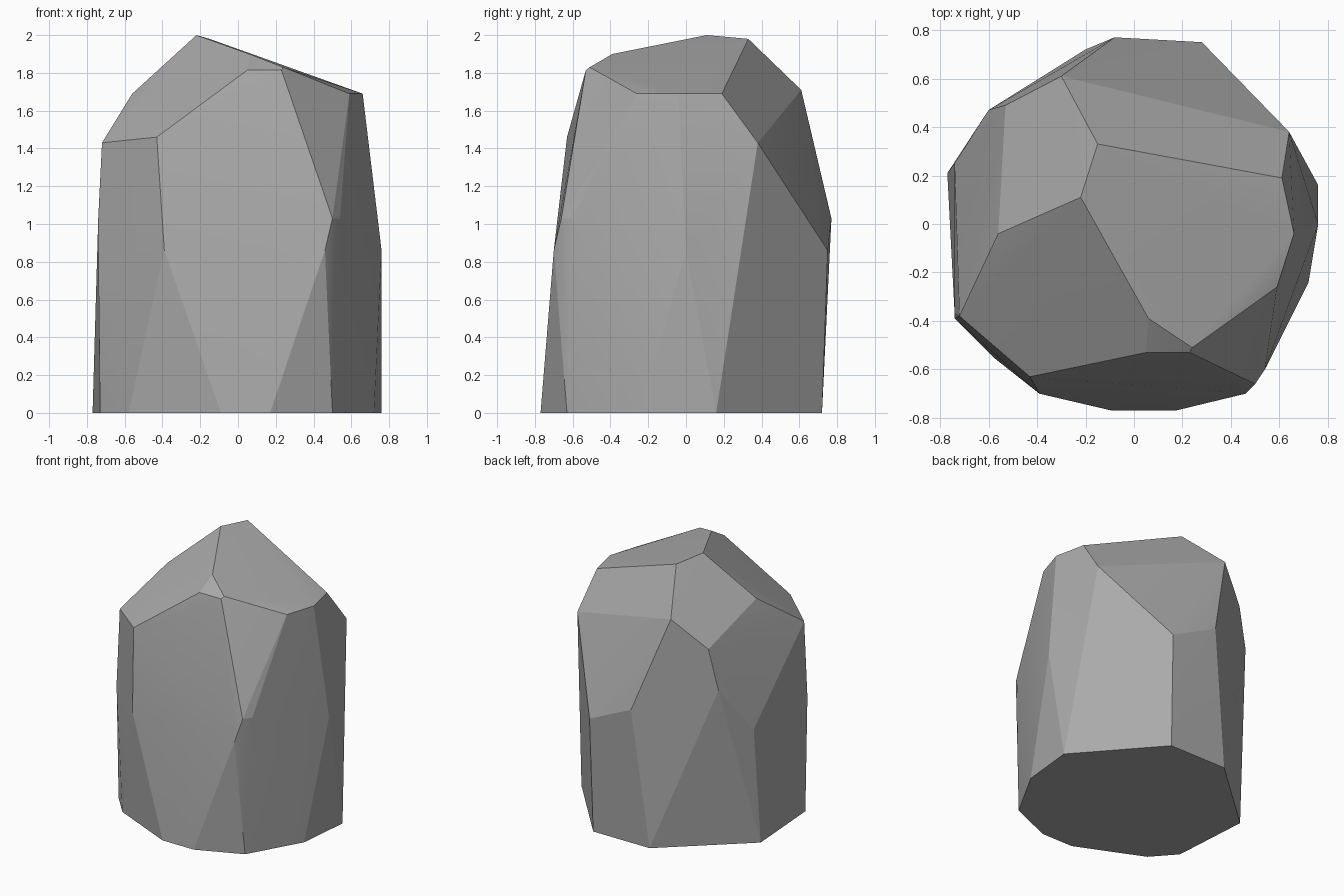
import bpy
import bmesh
import math

cube = bpy.data.objects.get("Cube")
if cube:
    bpy.data.objects.remove(cube, do_unlink=True)


def make_material(name, colour):
    material = bpy.data.materials.new(name)
    material.use_nodes = True
    material.diffuse_color = colour
    shader = material.node_tree.nodes["Principled BSDF"]
    shader.inputs["Base Color"].default_value = colour
    shader.inputs["Roughness"].default_value = 0.9
    return material


def level(height, outline):
    """Corners sharing one height."""
    return [(x, y, height) for x, y in outline]


def hull_object(name, corners, material):
    """Wrap corner points in a faceted convex stone and merge coplanar faces."""
    bm = bmesh.new()
    for corner in corners:
        bm.verts.new(corner)
    result = bmesh.ops.convex_hull(bm, input=bm.verts[:])
    loose = {v for v in result["geom_interior"] + result["geom_unused"]
             if isinstance(v, bmesh.types.BMVert)}
    bmesh.ops.delete(bm, geom=list(loose), context="VERTS")
    bmesh.ops.dissolve_limit(bm, angle_limit=math.radians(2),
                             verts=bm.verts[:], edges=bm.edges[:])
    bmesh.ops.recalc_face_normals(bm, faces=bm.faces[:])
    mesh = bpy.data.meshes.new(name)
    bm.to_mesh(mesh)
    bm.free()
    mesh.materials.append(material)
    stone = bpy.data.objects.new(name, mesh)
    bpy.context.collection.objects.link(stone)
    return stone


# Flat foot of the boulder
foot = level(0, [(.17, -.77), (.5, -.63), (.72, -.24), (.76, .16),
                 (.27, .72), (-.2, .72), (-.77, .21), (-.73, -.38),
                 (-.58, -.55), (-.09, -.77)])

# Bulging waist where the side facets meet
waist = level(.86, [(.46, -.7), (.76, 0), (.28, .75), (-.74, .25),
                    (-.74, -.39), (-.39, -.7)])
waist += level(1.03, [(.54, -.6), (.5, -.66), (-.08, .77), (-.74, -.37)])

# Shoulder chips
shoulder = [(.64, .38, 1.43), (-.72, -.38, 1.43), (-.43, -.63, 1.46),
            (-.53, .49, 1.5), (-.6, .47, 1.2), (-.3, .61, 1.71)]
shoulder += level(1.69, [(.61, .19), (.66, -.04), (.59, -.26), (-.56, -.04)])

# Slanted crown and its peak
crown = level(1.815, [(.05, -.53), (.23, -.53)])
crown += [(.24, -.51, 1.83), (.06, -.39, 1.9),
          (-.15, .33, 1.98), (-.22, .11, 2)]

stone_grey = make_material("stone_grey", (.4, .4, .4, 1))
boulder = hull_object("boulder", foot + waist + shoulder + crown, stone_grey)

# Soft shading across shallow facets, crisp chipped edges
bpy.ops.object.select_all(action="DESELECT")
boulder.select_set(True)
bpy.context.view_layer.objects.active = boulder
bpy.ops.object.shade_smooth_by_angle(angle=math.radians(12))
